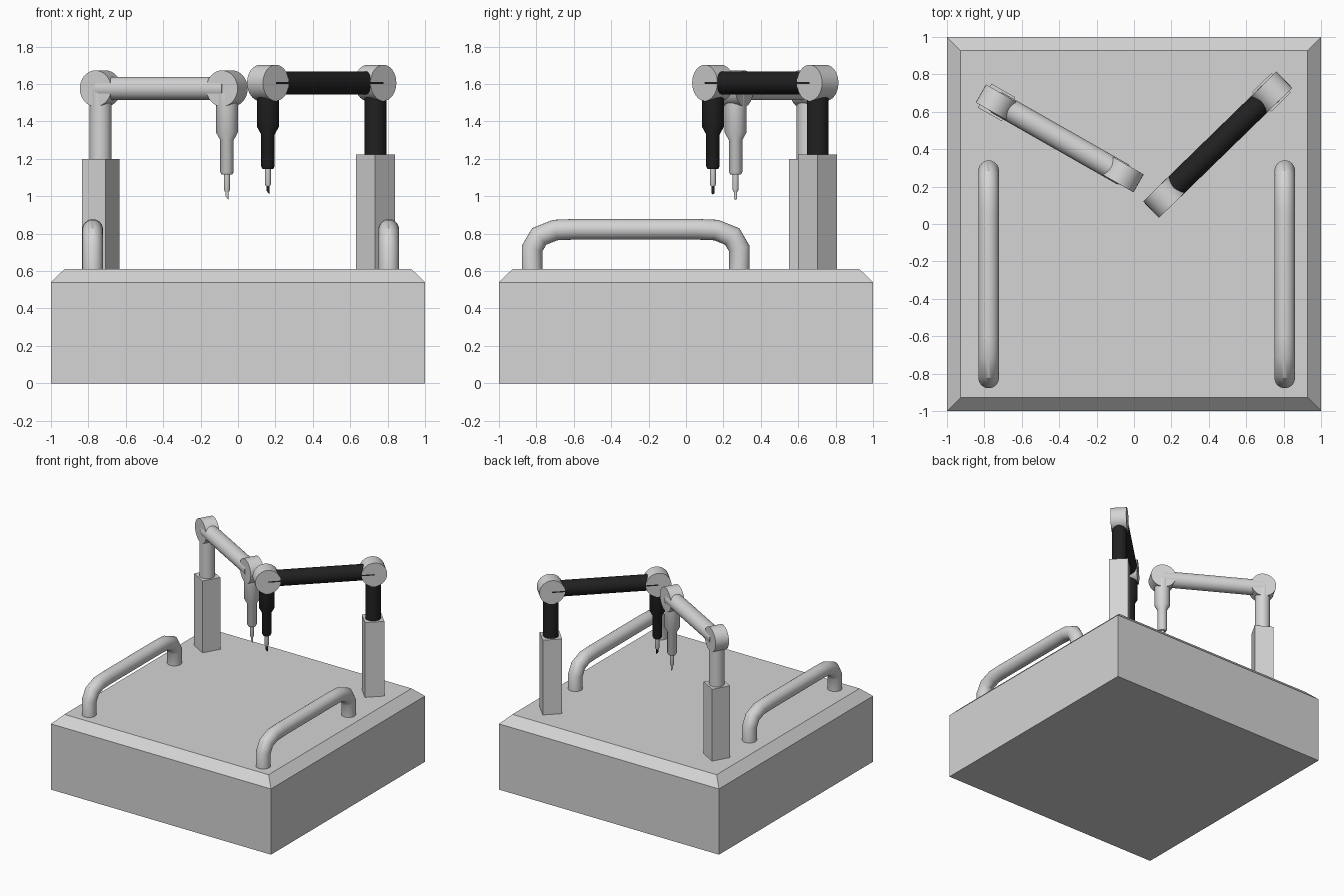
import bpy, bmesh, math
from mathutils import Vector, Matrix

if "Cube" in bpy.data.objects:
    bpy.data.objects.remove(bpy.data.objects["Cube"])


def material(name, rgb):
    m = bpy.data.materials.new(name)
    m.diffuse_color = (*rgb, 1)
    m.use_nodes = True
    m.node_tree.nodes["Principled BSDF"].inputs["Base Color"].default_value = m.diffuse_color
    return m


GREY = material("light grey", (0.66, 0.66, 0.66))
BLACK = material("black", (0.015, 0.015, 0.015))


def finish(name, bm, mat, smooth=True):
    bmesh.ops.recalc_face_normals(bm, faces=bm.faces)
    me = bpy.data.meshes.new(name)
    bm.to_mesh(me)
    bm.free()
    me.materials.append(mat)
    if smooth:
        me.shade_smooth()
        me.set_sharp_from_angle(angle=math.radians(35))
    ob = bpy.data.objects.new(name, me)
    bpy.context.collection.objects.link(ob)
    return ob


def loft(name, rings, mat, smooth=True):
    """Bridge a list of equal-length point rings and cap both ends."""
    bm = bmesh.new()
    loops = [[bm.verts.new(p) for p in ring] for ring in rings]
    n = len(loops[0])
    for a, b in zip(loops, loops[1:]):
        for i in range(n):
            j = (i + 1) % n
            bm.faces.new((a[i], a[j], b[j], b[i]))
    bm.faces.new(loops[0])
    bm.faces.new(loops[-1])
    return finish(name, bm, mat, smooth)


def ring(r, z, n=32, turn=0.0):
    return [Vector((r * math.cos(turn + math.tau * i / n),
                    r * math.sin(turn + math.tau * i / n), z)) for i in range(n)]


def lathe(name, profile, mat, origin):
    """Turn (radius, height) steps around a vertical axis."""
    o = Vector(origin)
    return loft(name, [[o + p for p in ring(r, z)] for r, z in profile], mat)


def rod(name, a, b, r, mat):
    """Straight cylinder between two points."""
    a, b = Vector(a), Vector(b)
    q = (b - a).to_track_quat('Z', 'Y')
    length = (b - a).length
    return loft(name, [[a + q @ p for p in ring(r, z)] for z in (0, length)], mat)


# Base with a sloped upper rim
S = math.sqrt(2)
loft("base", [ring(h * S, z, 4, math.pi / 4) for h, z in
              ((1, 0), (1, 0.54), (0.928, 0.61))], GREY, smooth=False)

# Bent tubular handles
half = [(-0.823, 0.60), (-0.823, 0.72), (-0.785, 0.785), (-0.70, 0.819), (-0.60, 0.823)]
path = half + [(-0.538 - y, z) for y, z in reversed(half)]


def handle(name, x, r=0.055):
    pts = [Vector((x, y, z)) for y, z in path]
    rings = []
    for i, p in enumerate(pts):
        d0 = (p - pts[max(i - 1, 0)]).normalized()
        d1 = (pts[min(i + 1, len(pts) - 1)] - p).normalized()
        t = (d0 + d1).normalized()
        up = Vector((1, 0, 0)).cross(t)
        miter = 1 / max(t.dot(d1), t.dot(d0))
        rings.append([p + Vector((1, 0, 0)) * v.x + up * v.y * miter for v in ring(r, 0, 24)])
    loft(name, rings, GREY)


handle("left_handle", -0.777)
handle("right_handle", 0.806)


def arm(side, foot, hand, lift, drum_width, mat):
    """Square pillar, round post, beam between two drums, and a hanging probe."""
    foot, hand = Vector((*foot, 0)), Vector((*hand, 0))
    d = (hand - foot).normalized()
    across = Vector((-d.y, d.x, 0)) * drum_width / 2
    top = Vector((0, 0, 1.576 + lift))
    up = Vector((0, 0, lift))
    ang = math.atan2(d.y, d.x) + math.pi / 4
    loft(side + "_pillar", [[foot + p for p in ring(0.147 / S, z, 4, ang)]
                            for z in (0.60, 1.2 + lift * 0.8)], GREY, smooth=False)
    rod(side + "_post", foot + Vector((0, 0, 1.19)), foot + top, 0.058, mat)
    rod(side + "_beam", foot + top, hand + top, 0.0615, mat)
    for part, c in (("shoulder_drum", foot), ("wrist_drum", hand)):
        rod(f"{side}_{part}", c + top - across, c + top + across, 0.0965, GREY)
    lathe(side + "_probe_body", ((0.058, 1.55), (0.058, 1.34), (0.036, 1.30), (0.036, 1.13),
                                 (0.028, 1.115)), mat, hand + up)
    lathe(side + "_probe_shaft", ((0.016, 1.125), (0.016, 1.035), (0.012, 1.025)), GREY, hand + up)
    # Slim tip with a slanted end
    tip = lathe(side + "_probe_tip", ((0.009, 1.03), (0.008, 0.99)), mat, hand + up)
    for v in tip.data.vertices:
        if v.co.z < 1.0 + lift:
            v.co.z -= (v.co.x - hand.x) * 1.2


arm("left", (-0.735, 0.65), (-0.059, 0.265), 0.0, 0.11, GREY)
arm("right", (0.735, 0.704), (0.16, 0.144), 0.03, 0.122, BLACK)
